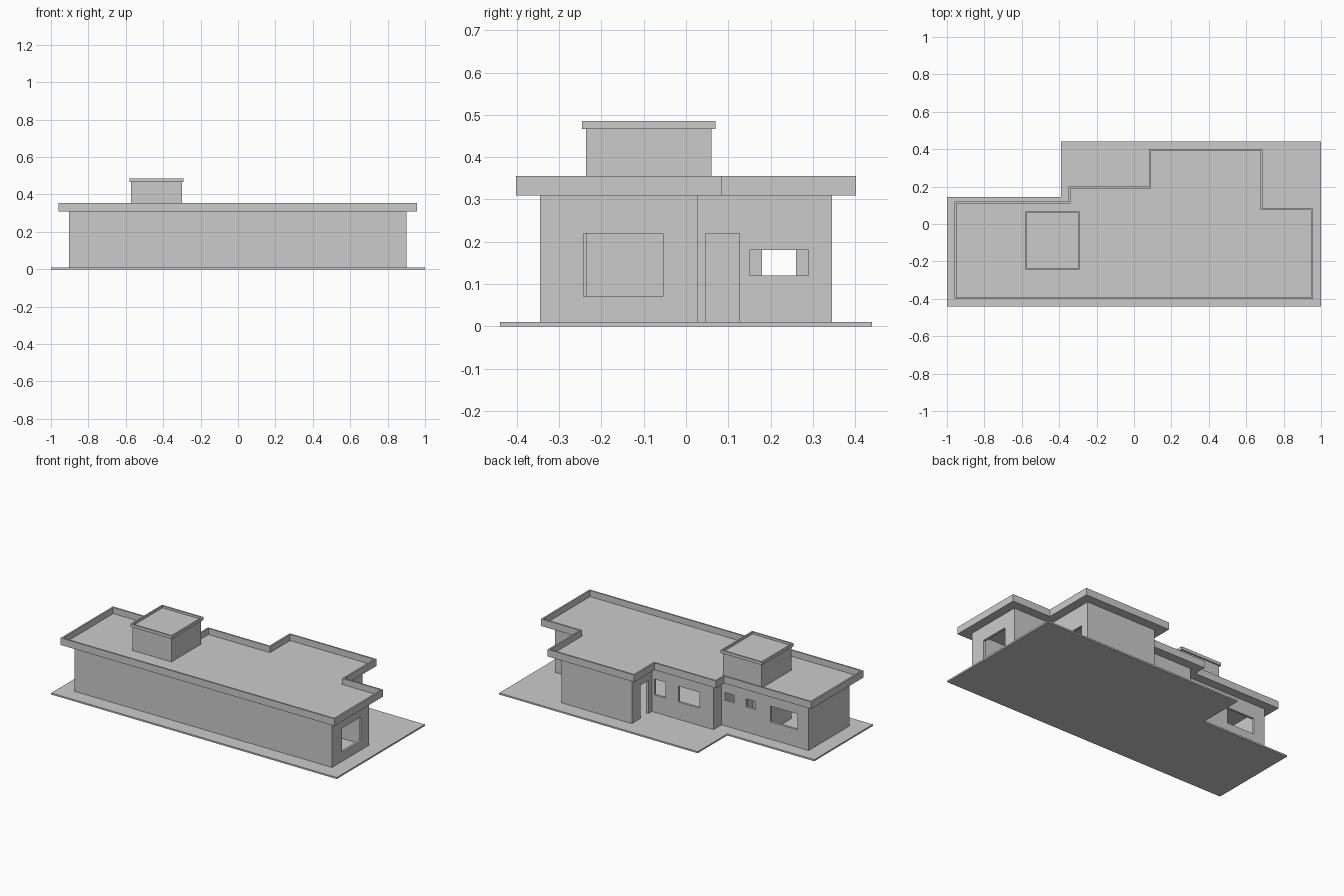
import bpy, bmesh
from mathutils import Vector

if "Cube" in bpy.data.objects:
    bpy.data.objects.remove(bpy.data.objects["Cube"])


def offset(pts, d):
    """Grow (d > 0) or shrink a counter-clockwise right-angled outline."""
    out = []
    for i, p in enumerate(pts):
        a, b, c = Vector(pts[i - 1]), Vector(p), Vector(pts[(i + 1) % len(pts)])
        e, f = (b - a).normalized(), (c - b).normalized()
        out.append(tuple(b + d * Vector((e.y + f.y, -e.x - f.x))))
    return out


def rect(x0, x1, y0, y1):
    return [(x0, y0), (x1, y0), (x1, y1), (x0, y1)]


def loft(name, loops, closed=False):
    """Join stacked (outline, z) loops with quads; cap the ends or close the ring."""
    bm = bmesh.new()
    rings = [[bm.verts.new((x, y, z)) for x, y in pts] for pts, z in loops]
    n = len(rings[0])
    for lo, hi in zip(rings, rings[1:] + (rings[:1] if closed else [])):
        for i in range(n):
            j = (i + 1) % n
            bm.faces.new((lo[i], lo[j], hi[j], hi[i]))
    if not closed:
        bm.faces.new(rings[0][::-1])
        bm.faces.new(rings[-1])
    bmesh.ops.recalc_face_normals(bm, faces=bm.faces)
    me = bpy.data.meshes.new(name)
    bm.to_mesh(me)
    bm.free()
    ob = bpy.data.objects.new(name, me)
    bpy.context.collection.objects.link(ob)
    return ob


def shell(name, pts, t, z0, z1):
    """Hollow upright walls of thickness t."""
    inner = offset(pts, -t)
    return loft(name, [(pts, z0), (pts, z1), (inner, z1), (inner, z0)], True)


def tray(name, pts, rim, z0, z1, deck):
    """Flat roof with a raised rim."""
    inner = offset(pts, -rim)
    return loft(name, [(pts, z0), (pts, z1), (inner, z1), (inner, deck)])


def cut(ob, boxes):
    for x0, x1, y0, y1, z0, z1 in boxes:
        c = loft("cutter", [(rect(x0, x1, y0, y1), z0), (rect(x0, x1, y0, y1), z1)])
        c.hide_render = True
        m = ob.modifiers.new("opening", 'BOOLEAN')
        m.operation, m.solver, m.object = 'DIFFERENCE', 'EXACT', c
        bpy.context.view_layer.objects.active = ob
        bpy.ops.object.modifier_apply(modifier=m.name)
        bpy.data.objects.remove(c)


# ground slab
slab = [(-1, -.44), (1, -.44), (1, .44), (-.39, .44), (-.39, .145), (-1, .145)]
loft("ground_slab", [(slab, 0), (slab, .01)])

# house walls
plan = [(-.903, -.345), (.9, -.345), (.9, .027), (.63, .027), (.63, .345),
        (.138, .345), (.138, .143), (-.293, .143), (-.293, .062), (-.903, .062)]
walls = shell("walls", plan, .015, .01, .31)

# windows and doors
small = [(-.38, -.316, .03, .1, .17, .22), (-.53, -.465, .03, .1, .17, .22)]
cut(walls, small + [
    (.85, .95, -.243, -.055, .07, .22),     # right end window
    (.60, .66, .047, .127, 0, .22),         # wing right door
    (.60, .66, .15, .29, .12, .18),         # wing right window
    (.10, .18, .18, .26, 0, .22),           # wing left door
    (.045, .122, .11, .16, .12, .22),       # rear windows
    (-.195, -.046, .11, .16, .12, .22),
    (-.826, -.635, .03, .1, .12, .22)])

# main roof with parapet
tray("roof", offset(plan, .057), .01, .31, .355, .316)

# roof tower, standing on the floor inside
tower = rect(-.572, -.3, -.237, .0605)
cut(shell("tower", tower, .012, .01, .468), small)
tray("tower_roof", offset(tower, .009), .009, .467, .486, .472)
